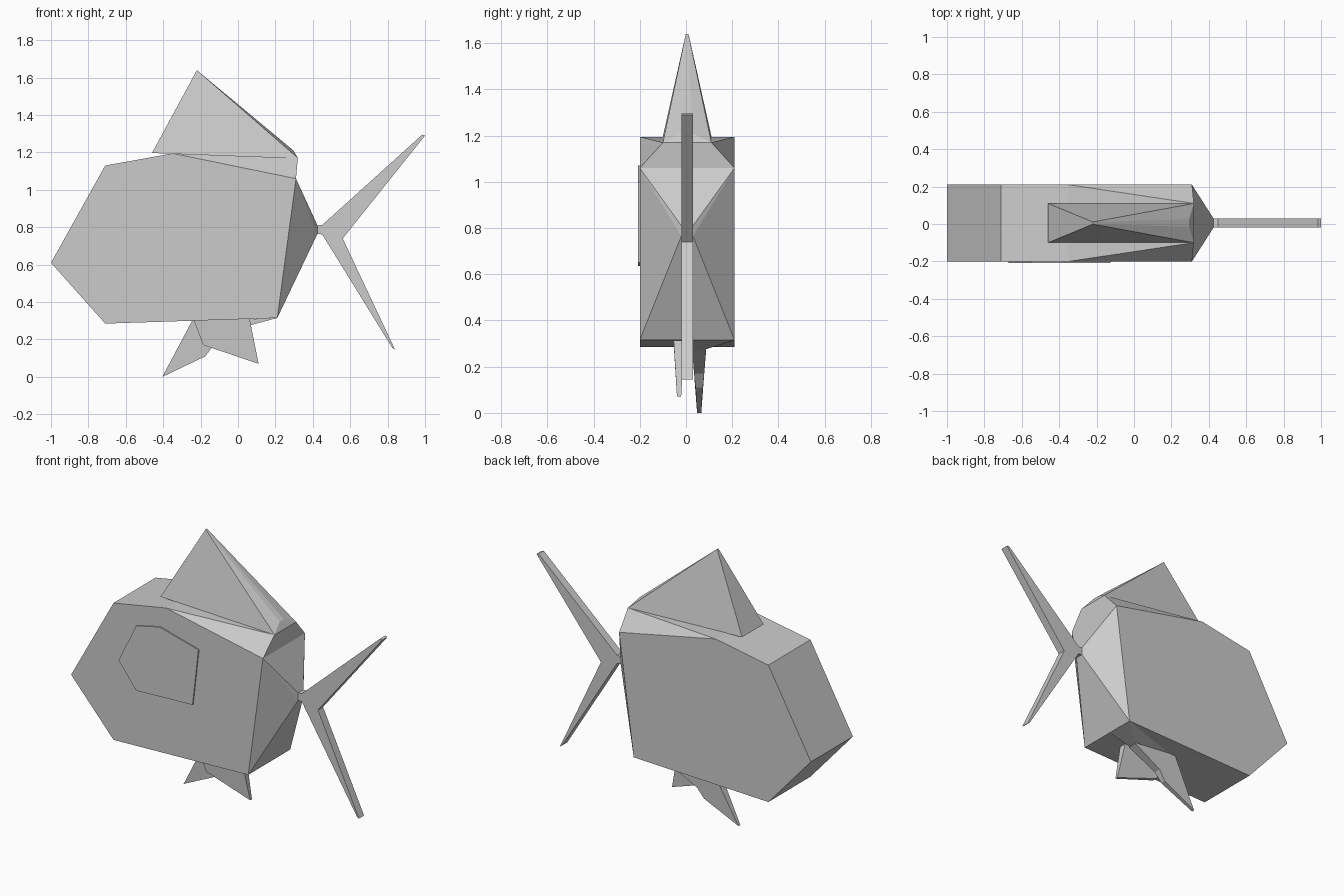
import bpy, bmesh
from mathutils import Vector

if "Cube" in bpy.data.objects:
    bpy.data.objects.remove(bpy.data.objects["Cube"])


def finish(bm, name):
    bmesh.ops.recalc_face_normals(bm, faces=bm.faces)
    me = bpy.data.meshes.new(name)
    bm.to_mesh(me)
    bm.free()
    ob = bpy.data.objects.new(name, me)
    bpy.context.collection.objects.link(ob)
    return ob


def slab(name, profile, y0, y1):
    """Extrude an xz outline from y0 to y1."""
    bm = bmesh.new()
    a = [bm.verts.new((x, y0, z)) for x, z in profile]
    b = [bm.verts.new((x, y1, z)) for x, z in profile]
    n = len(a)
    bm.faces.new(a)
    bm.faces.new(b[::-1])
    for i in range(n):
        j = (i + 1) % n
        bm.faces.new((a[i], b[i], b[j], a[j]))
    return finish(bm, name)


def hull(name, points):
    """Closed flat-sided solid around the given points."""
    bm = bmesh.new()
    for p in points:
        bm.verts.new(p)
    r = bmesh.ops.convex_hull(bm, input=bm.verts[:])
    junk = [v for v in bm.verts if not v.link_faces]
    bmesh.ops.delete(bm, geom=junk, context='VERTS')
    bmesh.ops.dissolve_limit(bm, angle_limit=0.01, verts=bm.verts[:], edges=bm.edges[:])
    return finish(bm, name)


def both(x, half, z, yc=0.005):
    return [(x, yc - half, z), (x, yc + half, z)]


def tapered_fin(name, outline, yc):
    """Fin whose thickness differs per outline point (x, z, half thickness)."""
    ob = slab(name, [(x, z) for x, z, h in outline], yc - 1, yc + 1)
    n = len(outline)
    for i, v in enumerate(ob.data.vertices):
        h = outline[i % n][2]
        v.co.y = yc + (h if i >= n else -h)
    return ob


# Thick body slab
slab("body", [(-1.0, .61), (-.71, 1.13), (-.35, 1.195), (.31, 1.06),
              (.21, .315), (-.71, .285)], -.2, .21)

# Rear of the body narrowing to the tail root
hull("tail_root", both(.31, .205, 1.06) + both(.21, .205, .315)
     + both(.425, .025, .81) + both(.425, .025, .765))

# Sloped shoulder carrying the back fin
hull("back_shoulder", both(-.35, .205, 1.195) + both(.31, .205, 1.06)
     + both(-.35, .105, 1.195) + both(.32, .105, 1.17))

# Wedge shaped back fin
hull("back_fin", both(-.46, .105, 1.197) + both(-.22, .006, 1.64)
     + both(.295, .02, 1.212) + both(.32, .105, 1.17))

# Forked tail
slab("tail_fin", [(.42, .81), (.45, .812), (.985, 1.295), (1.0, 1.29), (.56, .74),
                  (.84, .145), (.825, .155), (.45, .762), (.42, .765)], -.02, .03)

# Flat eye plate on the front side only
slab("eye", [(-.67, .79), (-.55, 1.035), (-.39, 1.07), (-.125, 1.0),
             (-.165, .65), (-.55, .635)], -.208, -.19)

# Two belly fins
tapered_fin("belly_fin_front", [(-.24, .31, .024), (-.185, .17, .015), (.11, .07, .009),
                                (.06, .32, .024)], -.03)
tapered_fin("belly_fin_back", [(-.24, .31, .03), (-.405, 0, .009), (-.175, .11, .016),
                               (-.13, .17, .022), (.06, .27, .03), (.06, .32, .03)], .057)

# Skin joining the back belly fin to the body
hull("belly_web", [(.21, .21, .315), (.21, .03, .315), (.06, .085, .275),
                   (.06, .03, .275), (-.2, .085, .3), (-.2, .03, .3)])
